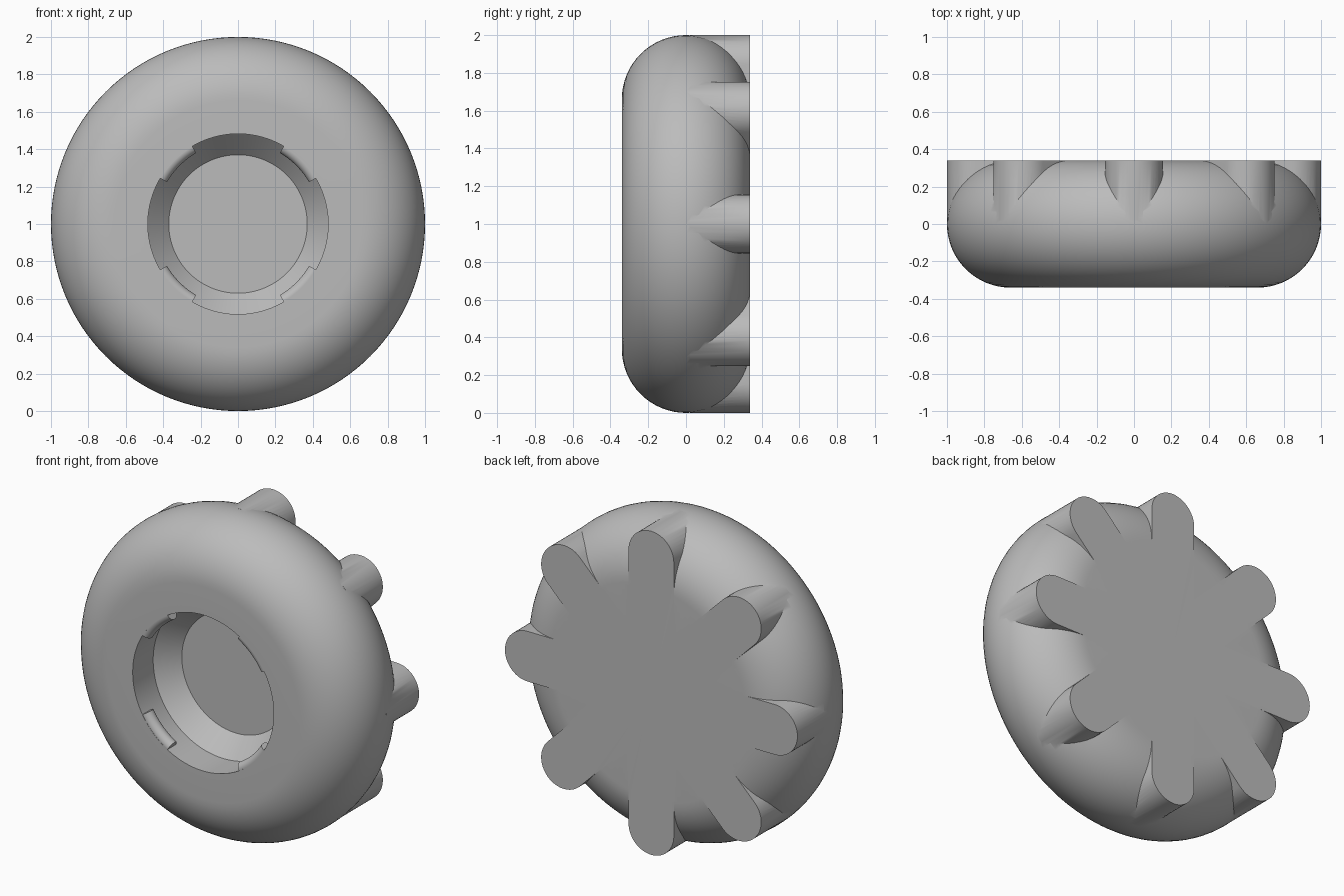
import bpy, bmesh
from math import sin, cos, pi, radians
from mathutils import Vector, Matrix

cube = bpy.data.objects.get("Cube")
if cube:
    bpy.data.objects.remove(cube)

CENTRE = Vector((0, 0, 1))
HALF = 0.34            # half thickness, also the tread rounding radius
LUGS, LUG_R = 8, 0.155

grey = bpy.data.materials.new("plain_grey")
grey.use_nodes = True
colour = (0.5, 0.5, 0.5, 1)
grey.diffuse_color = colour
grey.node_tree.nodes["Principled BSDF"].inputs["Base Color"].default_value = colour


def finish(name, bm):
    bmesh.ops.remove_doubles(bm, verts=bm.verts, dist=1e-5)
    bmesh.ops.recalc_face_normals(bm, faces=bm.faces)
    mesh = bpy.data.meshes.new(name)
    bm.to_mesh(mesh)
    bm.free()
    mesh.materials.append(grey)
    obj = bpy.data.objects.new(name, mesh)
    bpy.context.collection.objects.link(obj)
    obj.location = CENTRE
    return obj


def smooth(obj):
    bpy.ops.object.select_all(action='DESELECT')
    obj.select_set(True)
    bpy.context.view_layer.objects.active = obj
    bpy.ops.object.shade_smooth_by_angle(angle=radians(30))


def lathe(bm, profile, steps):
    """Spin a (radius, y) profile fully around the wheel axis."""
    verts = [bm.verts.new((r, y, 0)) for r, y in profile]
    edges = [bm.edges.new(pair) for pair in zip(verts, verts[1:])]
    bmesh.ops.spin(bm, geom=verts + edges, cent=(0, 0, 0), axis=(0, 1, 0),
                   angle=2 * pi, steps=steps)


# Wheel body: recessed hub, flat front, rounded tread, flat back
floor = [(0, -0.02), (0.37, -0.02), (0.482, -0.14), (0.482, -HALF)]
tread = [(0.66 + HALF * cos(a), HALF * sin(a))
         for a in (pi * (i / 32 - 0.5) for i in range(33))]
bm = bmesh.new()
lathe(bm, floor + tread + [(0, HALF)], 128)
body = finish("wheel_body", bm)

# Rear lugs: one star outline of round-ended bars, extruded
bm = bmesh.new()
outline = []
for i in range(LUGS):
    turn = Matrix.Rotation(2 * pi * i / LUGS, 3, 'Y')
    for k in range(25):
        a = pi * (k / 24 - 0.5)
        outline.append(turn @ Vector((1 - LUG_R + LUG_R * cos(a), 0.02, -LUG_R * sin(a))))
    notch = Matrix.Rotation(2 * pi * (i + 0.5) / LUGS, 3, 'Y')
    outline.append(notch @ Vector((LUG_R / sin(pi / LUGS), 0.02, 0)))
face = bm.faces.new([bm.verts.new(p) for p in outline])
extruded = bmesh.ops.extrude_face_region(bm, geom=[face])["geom"]
bmesh.ops.translate(bm, vec=(0, HALF - 0.02, 0),
                    verts=[v for v in extruded if isinstance(v, bmesh.types.BMVert)])
lugs = finish("rear_lugs", bm)

# Merge the lugs into the body so the back is one flat face
union = body.modifiers.new("add_lugs", 'BOOLEAN')
union.operation, union.solver, union.object = 'UNION', 'EXACT', lugs
bpy.ops.object.select_all(action='DESELECT')
body.select_set(True)
bpy.context.view_layer.objects.active = body
bpy.ops.object.modifier_apply(modifier=union.name)
bpy.data.objects.remove(lugs)
smooth(body)

# Retaining tabs: four short round beads inside the hub rim
SPAN, RINGS = radians(29), 16
for name, middle in (("upper_left", 45), ("upper_right", 135),
                     ("lower_right", 225), ("lower_left", 315)):
    bm = bmesh.new()
    rings = []
    for j in range(RINGS + 1):
        turn = Matrix.Rotation(-radians(middle) + SPAN * (j / RINGS - 0.5), 3, 'Y')
        rings.append([bm.verts.new(turn @ Vector((0.481 + 0.04 * cos(a), -0.299 + 0.04 * sin(a), 0)))
                      for a in (2 * pi * k / 24 for k in range(24))])
    for one, two in zip(rings, rings[1:]):
        for k in range(24):
            bm.faces.new((one[k - 1], one[k], two[k], two[k - 1]))
    bm.faces.new(rings[0])
    bm.faces.new(rings[-1])
    smooth(finish(name + "_hub_tab", bm))
